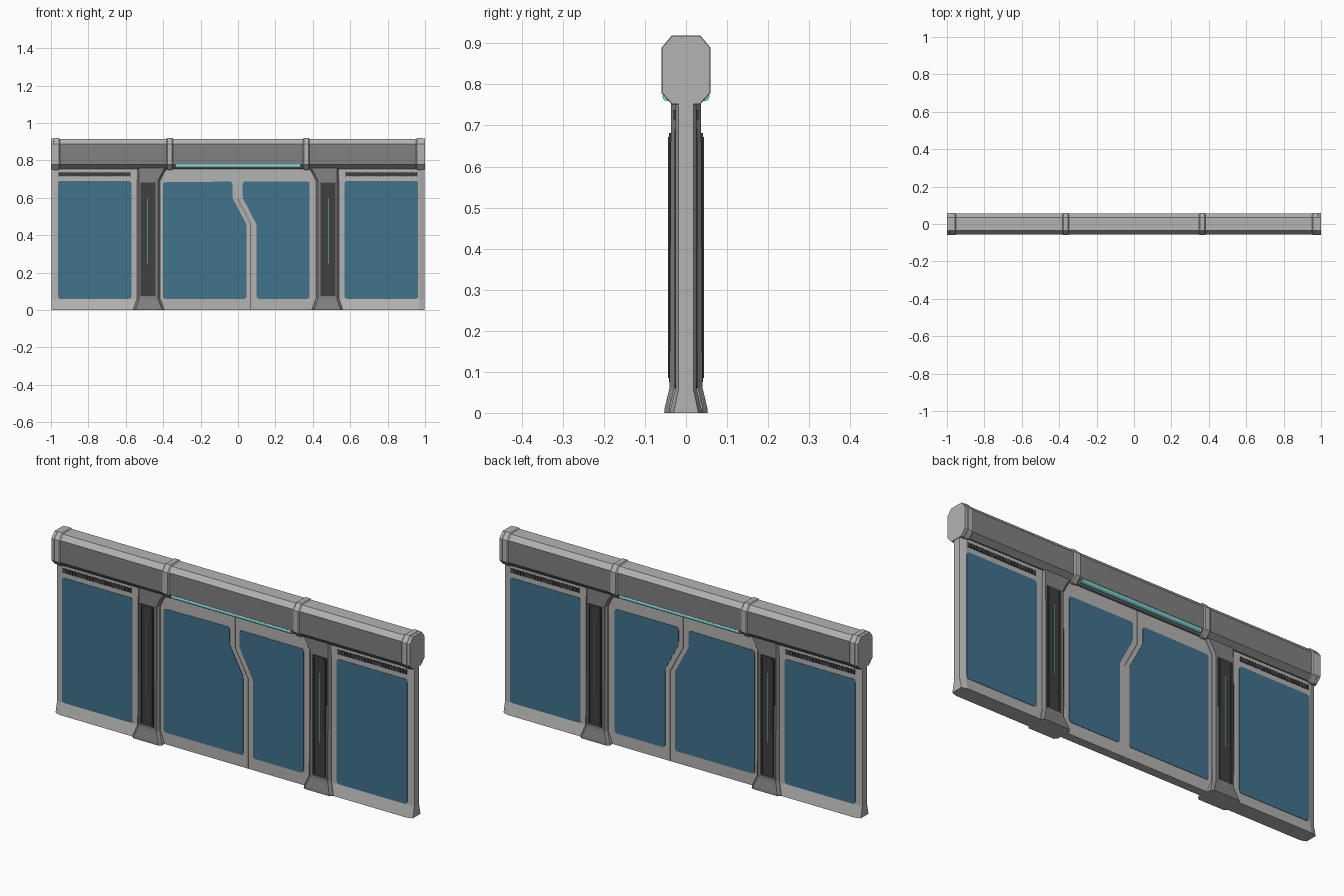
import bpy, bmesh, math
from mathutils import Vector

if "Cube" in bpy.data.objects:
    bpy.data.objects.remove(bpy.data.objects["Cube"])


def material(name, rgb):
    m = bpy.data.materials.new(name)
    m.diffuse_color = (*rgb, 1)
    m.use_nodes = True
    m.node_tree.nodes["Principled BSDF"].inputs["Base Color"].default_value = m.diffuse_color
    return m


LIGHT = material("light_grey", (0.46, 0.455, 0.445))
DARK = material("mid_grey", (0.22, 0.22, 0.22))
BLACK = material("charcoal", (0.05, 0.05, 0.05))
GLASS = material("blue_glass", (0.052, 0.172, 0.27))
TEAL = material("teal_light", (0.22, 0.66, 0.69))


def loft(name, rings, mats, rule=None):
    """Skin equal-length rings of points, cap both ends, colour by rule."""
    bm = bmesh.new()
    vs = [[bm.verts.new(p) for p in r] for r in rings]
    n = len(rings[0])
    for a, b in zip(vs, vs[1:]):
        for i in range(n):
            j = (i + 1) % n
            bm.faces.new((a[i], a[j], b[j], b[i]))
    bm.faces.new(vs[0])
    bm.faces.new(vs[-1])
    bmesh.ops.recalc_face_normals(bm, faces=bm.faces)
    bm.normal_update()
    if rule:
        for f in bm.faces:
            f.material_index = rule(f.normal)
    me = bpy.data.meshes.new(name)
    bm.to_mesh(me)
    bm.free()
    for m in mats:
        me.materials.append(m)
    ob = bpy.data.objects.new(name, me)
    bpy.context.collection.objects.link(ob)
    return ob


def prism(name, outline, y0, y1, mat):
    """Extrude an x-z outline along y."""
    return loft(name, [[(x, y, z) for x, z in outline] for y in (y0, y1)], [mat])


def rect(x0, x1, z0, z1):
    return [(x0, z0), (x1, z0), (x1, z1), (x0, z1)]


def rounded(pts, r=0.014):
    """Soften each outline corner with a short curve."""
    out = []
    for i, p in enumerate(pts):
        p = Vector(p)
        a = p + (Vector(pts[i - 1]) - p).normalized() * r
        b = p + (Vector(pts[(i + 1) % len(pts)]) - p).normalized() * r
        for t in (0, 0.33, 0.67, 1):
            out.append(tuple(a * (1 - t) ** 2 + p * 2 * t * (1 - t) + b * t * t))
    return out


def both_faces(name, outline, y, mat, thick=0.004):
    """Thin plate on the front and on the back of a slab of half depth y."""
    for side, s in (("front", -1), ("back", 1)):
        prism(f"{name}_{side}", outline, s * (y - 0.002), s * (y - 0.002 + thick), mat)


# Overhead beam: octagonal section with raised collars
def octagon(x, g):
    half = [(0.033, 0.755 - g), (0.055 + g, 0.779), (0.055 + g, 0.889), (0.035, 0.914 + g)]
    return [(x, y, z) for y, z in half] + [(x, -y, z) for y, z in reversed(half)]


loft("beam", [octagon(-0.998, 0), octagon(0.998, 0)], [LIGHT, DARK],
     lambda n: 1 if abs(n.x) < 0.5 and n.z < 0.3 else 0)
for i, x in enumerate((-0.97, -0.365, 0.365, 0.97)):
    loft(f"beam_collar_{i}", [octagon(x - 0.018, 0), octagon(x - 0.013, 0.005),
                              octagon(x + 0.013, 0.005), octagon(x + 0.018, 0)], [LIGHT])
for s in (-1, 1):
    loft(f"beam_end_cap_{s}", [octagon(s * 0.984, 0.003), octagon(s, 0.003)], [LIGHT])

# Light tubes over the doorway, front and back
for s in (-1, 1):
    ring = [(s * 0.045 + 0.012 * math.cos(k * math.pi / 6),
             0.771 + 0.012 * math.sin(k * math.pi / 6)) for k in range(12)]
    tube = loft(f"light_tube_{s}", [[(x, y, z) for y, z in ring] for x in (-0.335, 0.335)], [TEAL])
    for p in tube.data.polygons:
        p.use_smooth = len(p.vertices) == 4


# Side walls with flared foot and chamfered outer end
def wall_ring(s, z, d, e):
    half = [(0.53, d), (0.968, d), (0.997, e)]
    return [(s * x, y, z) for x, y in half] + [(s * x, -y, z) for x, y in reversed(half)]


# Pillar section: rectangle with chamfered corners
def pillar_ring(s, z, xi, xo, d):
    c = 0.012
    half = [(xi, d - c), (xi + c, d), (xo - c, d), (xo, d - c)]
    return [(s * x, y, z) for x, y in half] + [(s * x, -y, z) for x, y in reversed(half)]


for s, side in ((-1, "left"), (1, "right")):
    loft(f"{side}_wall", [wall_ring(s, 0, 0.04, 0.03), wall_ring(s, 0.058, 0.026, 0.018),
                          wall_ring(s, 0.765, 0.026, 0.018)], [LIGHT])
    both_faces(f"{side}_wall_glass", rounded(rect(*sorted((s * 0.57, s * 0.963)), 0.06, 0.69)),
               0.026, GLASS)

    # Vent strip above the glass: backing plate and fine slats
    both_faces(f"{side}_vent", rect(*sorted((s * 0.575, s * 0.96)), 0.717, 0.736), 0.026, BLACK)
    for k in range(24):
        x = s * (0.58 + k * 0.0163)
        both_faces(f"{side}_vent_slat_{k}", rect(x - 0.004, x + 0.004, 0.715, 0.738), 0.028, BLACK)

    # Pillar with flared foot and head bracket towards the doorway
    loft(f"{side}_pillar",
         [pillar_ring(s, 0, 0.395, 0.56, 0.053), pillar_ring(s, 0.012, 0.398, 0.557, 0.052),
          pillar_ring(s, 0.062, 0.417, 0.54, 0.04), pillar_ring(s, 0.69, 0.417, 0.54, 0.037),
          pillar_ring(s, 0.725, 0.40, 0.54, 0.036), pillar_ring(s, 0.765, 0.375, 0.54, 0.036)],
         [LIGHT, DARK], lambda n: 1 if abs(n.y) > 0.3 else 0)
    both_faces(f"{side}_pillar_panel", rect(*sorted((s * 0.442, s * 0.522)), 0.075, 0.682),
               0.039, BLACK)
    for k, x in enumerate((0.452, 0.512)):
        both_faces(f"{side}_panel_rib_{k}", rect(s * x - 0.004, s * x + 0.004, 0.085, 0.672),
                   0.042, BLACK)
    both_faces(f"{side}_panel_light", rect(s * 0.482 - 0.0015, s * 0.482 + 0.0015, 0.25, 0.6),
               0.0395, TEAL)

# Sliding doors meeting on a cranked seam
seam = [(0, 0.765), (0, 0.59), (0.072, 0.455), (0.072, 0)]
for s, side in ((-1, "left"), (1, "right")):
    edge = [(x + s * 0.0012, z) for x, z in seam]
    prism(f"{side}_door", edge + [(s * 0.43, 0), (s * 0.43, 0.765)], -0.022, 0.022, LIGHT)
both_faces("left_door_glass", rounded([(-0.40, 0.06), (0.045, 0.06), (0.045, 0.46),
           (-0.03, 0.60), (-0.03, 0.687), (-0.40, 0.683)]), 0.022, GLASS)
both_faces("right_door_glass", rounded([(0.10, 0.06), (0.383, 0.06), (0.383, 0.687),
           (0.025, 0.687), (0.025, 0.60), (0.10, 0.455)]), 0.022, GLASS)
